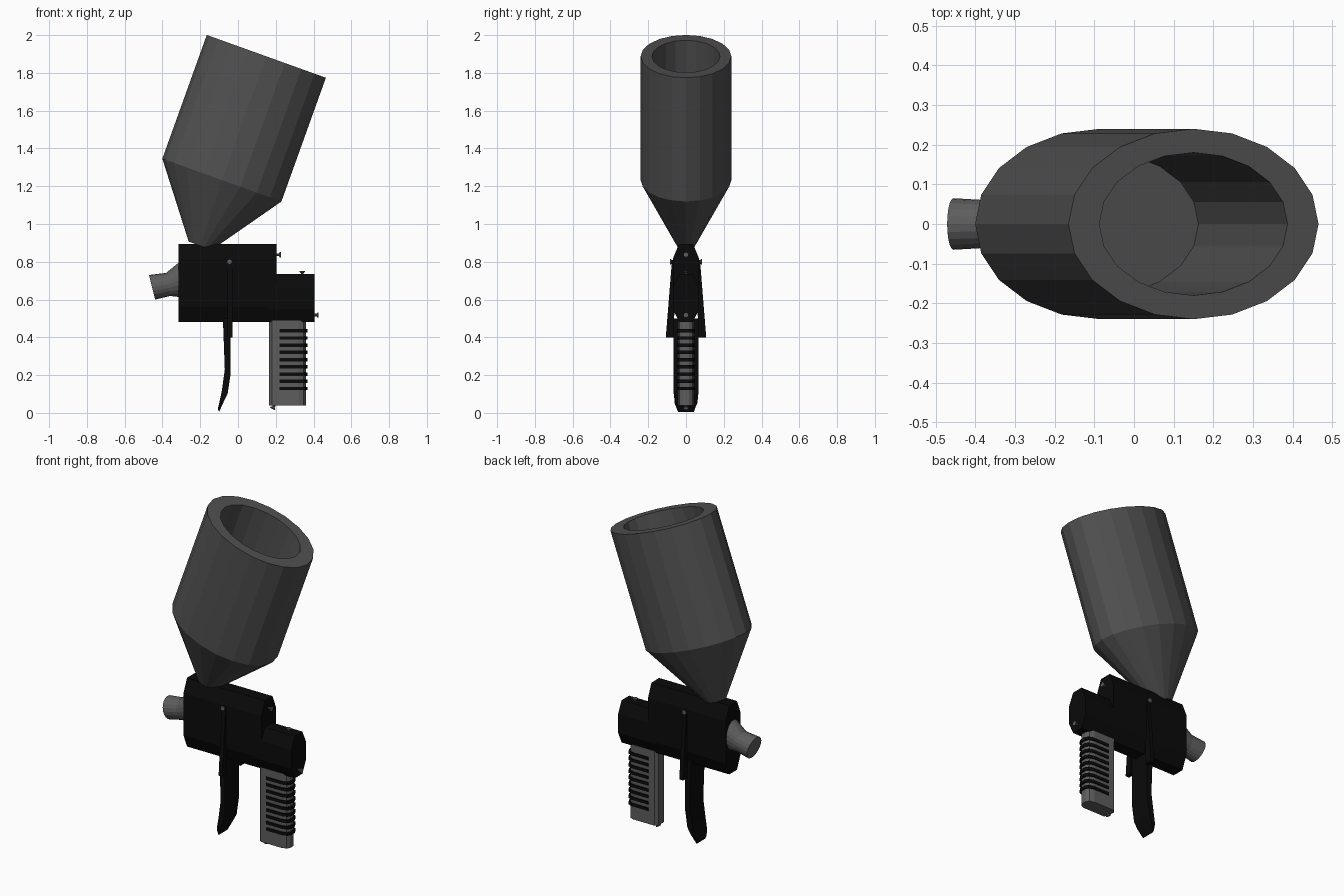
import bpy
import bmesh
import math
from mathutils import Vector

cube = bpy.data.objects.get("Cube")
if cube:
    bpy.data.objects.remove(cube, do_unlink=True)


def material(name, level):
    m = bpy.data.materials.new(name)
    m.use_nodes = True
    colour = (level, level, level, 1)
    m.diffuse_color = colour
    m.node_tree.nodes["Principled BSDF"].inputs["Base Color"].default_value = colour
    return m


black = material("black", 0.003)
dark_grey = material("dark grey", 0.08)
grey = material("grey", 0.11)


def skin(name, rings, mat):
    """Join successive rings of points into a capped solid."""
    bm = bmesh.new()
    loops = [[bm.verts.new(p) for p in ring] for ring in rings]
    for a, b in zip(loops, loops[1:]):
        for i in range(len(a)):
            j = (i + 1) % len(a)
            bm.faces.new((a[i], a[j], b[j], b[i]))
    bm.faces.new(loops[0])
    bm.faces.new(loops[-1])
    bmesh.ops.recalc_face_normals(bm, faces=bm.faces)
    mesh = bpy.data.meshes.new(name)
    bm.to_mesh(mesh)
    bm.free()
    mesh.materials.append(mat)
    obj = bpy.data.objects.new(name, mesh)
    bpy.context.collection.objects.link(obj)
    return obj


def ring(centre, axis, ru, rv, sides):
    """Ellipse of points around an axis."""
    c, d = Vector(centre), Vector(axis).normalized()
    v = Vector((1, 0, 0)) if abs(d.y) > 0.9 else Vector((0, 1, 0))
    u = v.cross(d)
    angles = [2 * math.pi * i / sides for i in range(sides)]
    return [c + u * ru * math.cos(a) + v * rv * math.sin(a) for a in angles]


def octagon(x, low, high, half, flat, cut):
    """Upright chamfered section of the body."""
    side = [(flat, low), (half, low + cut), (half, high - cut), (flat, high)]
    return [(x, y, z) for y, z in side] + [(x, -y, z) for y, z in reversed(side)]


# Tilted hopper: cone, wall, rim and hollow inside
axis = Vector((0.338, 0, 0.941))
top = Vector((0.15, 0, 1.8875))
hopper = [((-0.2, 0, 0.885), 0.065, 0.047),
          (top - axis * 0.696, 0.335, 0.24),
          (top, 0.335, 0.24),
          (top, 0.252, 0.18),
          (top - axis * 0.665, 0.252, 0.18)]
skin("hopper", [ring(c, axis, u, v, 20) for c, u, v in hopper], dark_grey)

# Body blocks
skin("body", [octagon(x, 0.48, 0.895, 0.07, 0.037, 0.08) for x in (-0.315, 0.205)], black)
skin("rear_block", [octagon(x, 0.48, 0.735, 0.069, 0.036, 0.07) for x in (0.15, 0.405)], black)

# Nozzle with flared base
nozzle = [((-0.455, 0, 0.665), (-0.97, 0, -0.24), 0.067, 0.065),
          ((-0.37, 0, 0.68), (-0.98, 0, -0.17), 0.062, 0.06),
          ((-0.305, 0, 0.708), (-1, 0, 0), 0.095, 0.067)]
skin("nozzle", [ring(c, d, u, v, 20) for c, d, u, v in nozzle], grey)

# Trigger blade, curling forward at its tip
blade = [(-0.08, 0.5, -0.04, 0.5, 0.065),
         (-0.07, 0.23, -0.04, 0.2, 0.065),
         (-0.085, 0.12, -0.055, 0.1, 0.065),
         (-0.1, 0.05, -0.075, 0.06, 0.06),
         (-0.107, 0.02, -0.1, 0.005, 0.042)]
skin("trigger_blade",
     [[(a, -h, za), (b, -h, zb), (b, h, zb), (a, h, za)] for a, za, b, zb, h in blade], black)

# Trigger side arms
for side, label in ((1, "left"), (-1, "right")):
    arm = [(0.81, 0.055, 0.074), (0.4, 0.065, 0.107)]
    skin(label + "_trigger_arm",
         [[(-0.055, side * i, z), (-0.03, side * i, z),
           (-0.03, side * o, z), (-0.055, side * o, z)] for z, i, o in arm], black)


def grip_section(z, x0, x1, half, round_rear):
    """Grip outline with a chamfered front and a rounded rear."""
    pts = [(x0, half * 0.65), (x0 + 0.015, half)] if round_rear else [(x0, half)]
    pts += [(x1 - 0.04, half), (x1 - 0.012, half * 0.8), (x1, half * 0.4)]
    return [(x, y, z) for x, y in pts] + [(x, -y, z) for x, y in reversed(pts)]


# Grip and its wrap-around ribs
skin("grip", [grip_section(z, 0.165, 0.36, 0.043, True) for z in (0.04, 0.49)], grey)
for i in range(9):
    z = 0.12 + i * 0.0382
    skin("grip_rib_%d" % (i + 1),
         [grip_section(h, 0.22, 0.368, 0.048, False) for h in (z, z + 0.018)], black)

# Small screws
screws = {
    "upper_rear_screw": ((0.2, 0, 0.837), (1, 0, 0)),
    "lower_rear_screw": ((0.4, 0, 0.518), (1, 0, 0)),
    "top_screw": ((0.34, 0, 0.725), (0, 0, 1)),
    "grip_base_screw": ((0.195, 0, 0.045), (-0.45, 0, -0.9)),
    "left_pivot_screw": ((-0.045, 0.058, 0.8), (0, 1, 0)),
    "right_pivot_screw": ((-0.045, -0.058, 0.8), (0, -1, 0)),
}
for name, (base, d) in screws.items():
    d = Vector(d).normalized()
    profile = [(0, 0.007), (0.016, 0.007), (0.021, 0.014), (0.027, 0.014)]
    skin(name, [ring(Vector(base) + d * t, d, r, r, 10) for t, r in profile], grey)
